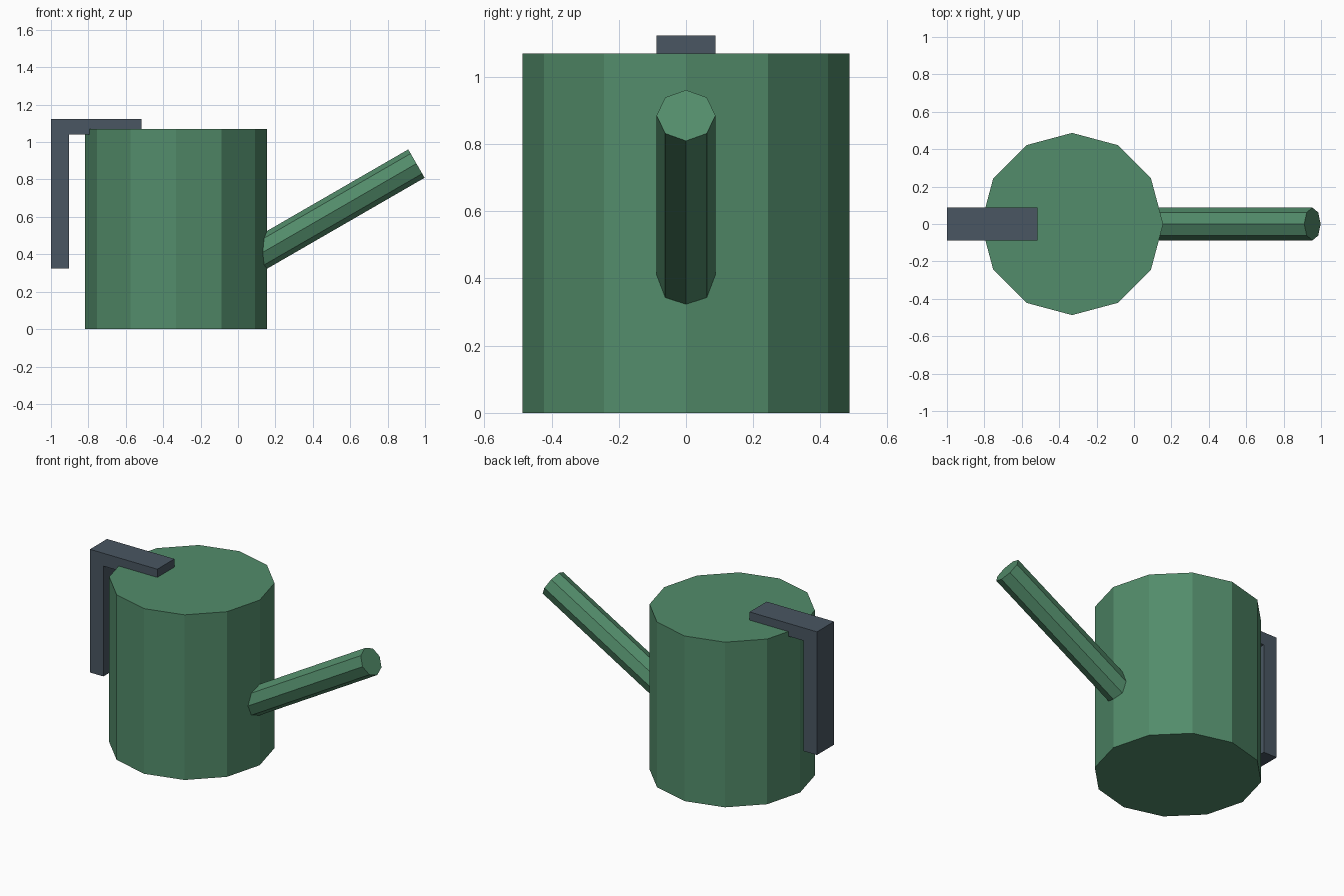
import bpy, bmesh, math
from mathutils import Matrix, Vector

if "Cube" in bpy.data.objects:
    bpy.data.objects.remove(bpy.data.objects["Cube"])


def material(name, rgb):
    m = bpy.data.materials.new(name)
    m.diffuse_color = (*rgb, 1)
    m.use_nodes = True
    m.node_tree.nodes["Principled BSDF"].inputs["Base Color"].default_value = m.diffuse_color
    return m


green = material("green", (0.085, 0.262, 0.145))
slate = material("slate", (0.067, 0.094, 0.122))


def finish(name, bm, mat):
    bmesh.ops.recalc_face_normals(bm, faces=bm.faces)
    mesh = bpy.data.meshes.new(name)
    bm.to_mesh(mesh)
    bm.free()
    mesh.materials.append(mat)
    obj = bpy.data.objects.new(name, mesh)
    bpy.context.collection.objects.link(obj)
    return obj


def prism(name, sides, radius, start, end, mat):
    """Flat-sided rod from start to end, with a corner facing local x."""
    start, end = Vector(start), Vector(end)
    axis = end - start
    tilt = math.atan2(axis.x, axis.z)
    bm = bmesh.new()
    bmesh.ops.create_cone(bm, cap_ends=True, segments=sides, radius1=radius,
                          radius2=radius, depth=axis.length)
    # Put a corner exactly on local x whatever the primitive's start angle
    v = bm.verts[:][0].co
    spin = Matrix.Rotation(-math.atan2(v.y, v.x), 4, 'Z')
    place = Matrix.Translation((start + end) / 2) @ Matrix.Rotation(tilt, 4, 'Y')
    bmesh.ops.transform(bm, matrix=place @ spin, verts=bm.verts)
    return finish(name, bm, mat)


# Twelve-sided water tank
prism("tank", 12, 0.487, (-0.331, 0, 0), (-0.331, 0, 1.07), green)

# Eight-sided spout rising at 30 degrees from inside the tank
tip = Vector((0.954, 0, 0.885))
along = Vector((math.cos(math.radians(30)), 0, math.sin(math.radians(30))))
prism("spout", 8, 0.0875, tip - along * 1.07, tip, green)

# L-shaped handle: side profile pushed across the width
profile = [(-1, 0.325), (-0.904, 0.325), (-0.904, 1.04),
           (-0.517, 1.04), (-0.517, 1.123), (-1, 1.123)]
bm = bmesh.new()
face = bm.faces.new([bm.verts.new((x, -0.0875, z)) for x, z in profile])
side = bmesh.ops.extrude_face_region(bm, geom=[face])["geom"]
bmesh.ops.translate(bm, vec=(0, 0.175, 0),
                    verts=[g for g in side if isinstance(g, bmesh.types.BMVert)])
finish("handle", bm, slate)
